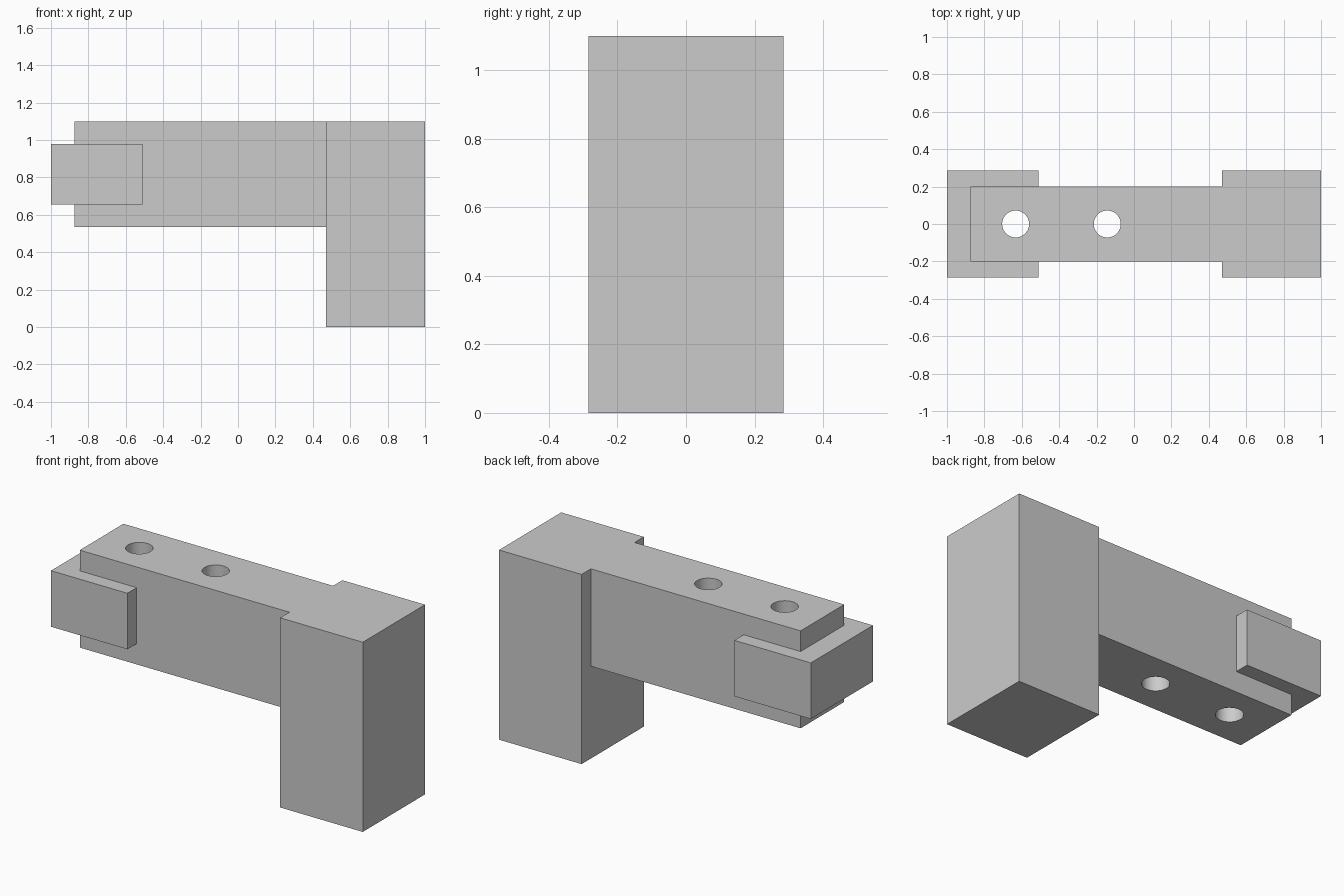
import bpy

cube = bpy.data.objects.get("Cube")
if cube:
    bpy.data.objects.remove(cube, do_unlink=True)

grey = bpy.data.materials.new("light_grey")
grey.use_nodes = True
colour = (0.6, 0.6, 0.6, 1)
grey.diffuse_color = colour
grey.node_tree.nodes["Principled BSDF"].inputs["Base Color"].default_value = colour


def box(name, x, y, z):
    """Box from x and z ranges, with half depth y."""
    bpy.ops.mesh.primitive_cube_add(size=1, location=(sum(x) / 2, 0, sum(z) / 2))
    obj = bpy.context.object
    obj.name = name
    obj.scale = (x[1] - x[0], 2 * y, z[1] - z[0])
    bpy.ops.object.transform_apply(location=True, rotation=False, scale=True)
    obj.data.materials.append(grey)
    return obj


def combine(target, tool, operation):
    """Apply a boolean and remove the used tool."""
    mod = target.modifiers.new(operation.title(), "BOOLEAN")
    mod.operation = operation
    mod.solver = "EXACT"
    mod.object = tool
    bpy.context.view_layer.objects.active = target
    bpy.ops.object.modifier_apply(modifier=mod.name)
    bpy.data.objects.remove(tool, do_unlink=True)


# Upright post, horizontal arm and the block across the arm's end
body = box("bracket_body", (0.47, 1.0), 0.285, (0, 1.10))
arm = box("arm", (-0.875, 0.6), 0.20, (0.535, 1.10))
end_block = box("end_block", (-1.0, -0.51), 0.285, (0.655, 0.98))
combine(body, arm, "UNION")
combine(body, end_block, "UNION")

# Two vertical bolt holes through the arm
for x in (-0.633, -0.143):
    bpy.ops.mesh.primitive_cylinder_add(vertices=48, radius=0.072, depth=1.2,
                                        location=(x, 0, 0.8))
    cutter = bpy.context.object
    cutter.name = "hole_cutter"
    cutter.hide_render = True
    cutter.data.materials.append(grey)
    combine(body, cutter, "DIFFERENCE")

# Smooth hole walls, sharp box edges
bpy.ops.object.select_all(action="DESELECT")
body.select_set(True)
bpy.context.view_layer.objects.active = body
bpy.ops.object.shade_smooth_by_angle(angle=0.5)
